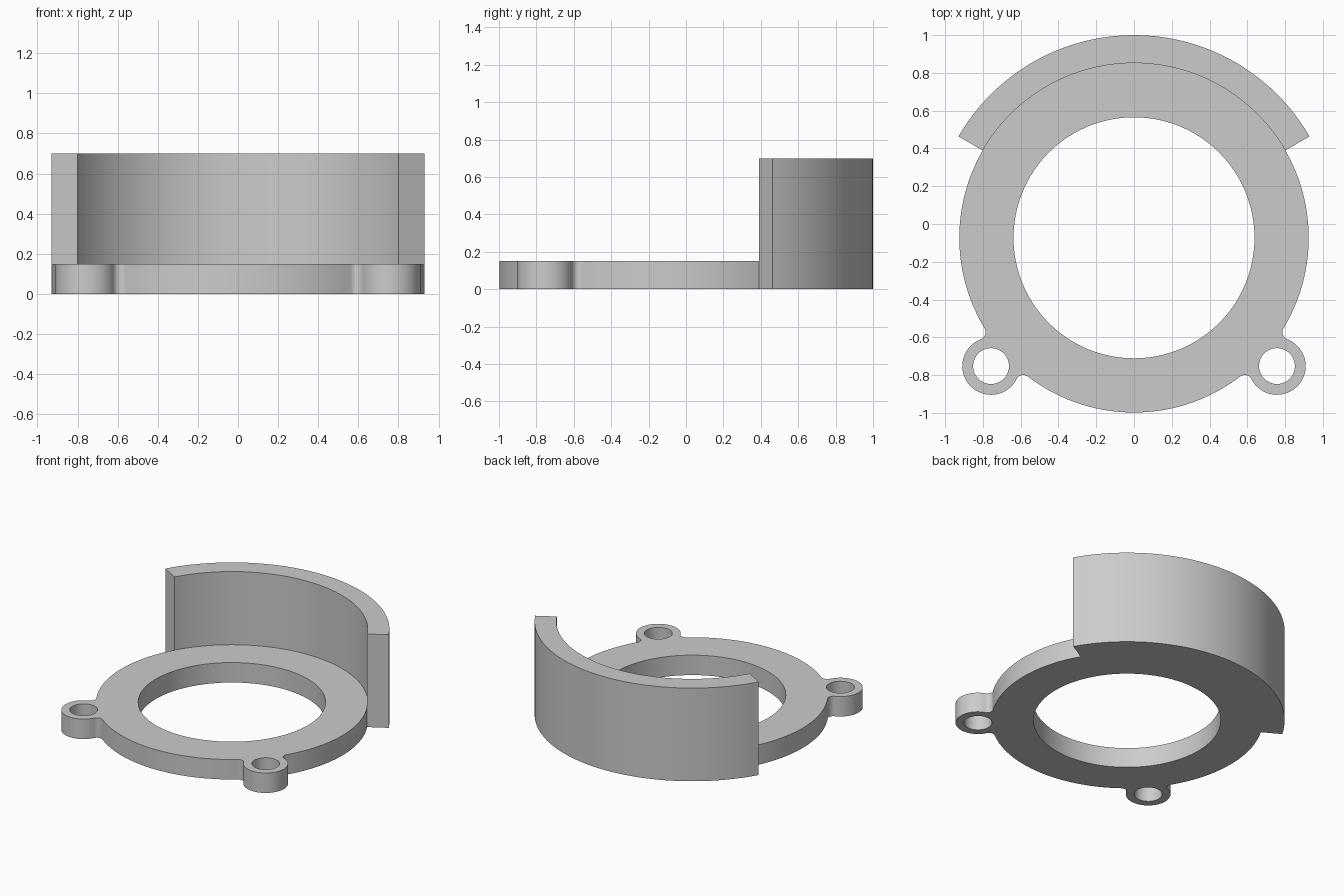
import bpy, bmesh
from math import radians, degrees, cos, sin, acos, pi, tau
from mathutils import Vector

cube = bpy.data.objects.get("Cube")
if cube:
    bpy.data.objects.remove(cube, do_unlink=True)

CENTRE = Vector((0, -0.073))
R_PLATE, R_BORE, R_WALL = 0.925, 0.638, 1.073
R_LUG, R_LUG_HOLE, R_FILLET = 0.152, 0.095, 0.04
LUG_DIST, LUG_ANGLE = 1.017, radians(-41.9)
PLATE_H, WALL_H = 0.15, 0.70
WALL_START, WALL_END = radians(30), radians(150)


def polar(c, r, a):
    return c + Vector((r * cos(a), r * sin(a)))


def arc(c, r, a0, a1, n):
    return [polar(c, r, a0 + (a1 - a0) * i / n) for i in range(n + 1)]


def heading(v):
    return Vector((1, 0)).angle_signed(v) * -1


# Half angle, seen from the centre, between a lug and its fillet centres
A, B = R_PLATE + R_FILLET, R_LUG + R_FILLET
SPREAD = acos((A * A + LUG_DIST ** 2 - B * B) / (2 * A * LUG_DIST))


def lug_outline(a):
    """Fillet, round lug and second fillet, counter-clockwise."""
    lug = polar(CENTRE, LUG_DIST, a)
    f0, f1 = polar(CENTRE, A, a - SPREAD), polar(CENTRE, A, a + SPREAD)
    start = a - SPREAD + pi
    turn = (start - heading(lug - f0)) % tau
    l0 = heading(f0 - lug)
    sweep = (heading(f1 - lug) - l0) % tau
    l1 = l0 + sweep
    return (arc(f0, R_FILLET, start, start - turn, 10)
            + arc(lug, R_LUG, l0, l0 + sweep, 40)[1:]
            + arc(f1, R_FILLET, l1 + pi, l1 + pi - turn, 10)[1:])


right, left = LUG_ANGLE, pi - LUG_ANGLE
inner = arc(CENTRE, R_PLATE, WALL_START, WALL_END, 48)
outline = (inner
           + arc(CENTRE, R_PLATE, WALL_END, left - SPREAD, 24)[1:-1]
           + lug_outline(left)
           + arc(CENTRE, R_PLATE, left + SPREAD, right + tau - SPREAD, 30)[1:-1]
           + lug_outline(right)
           + arc(CENTRE, R_PLATE, right + SPREAD, WALL_START, 24)[1:-1])

bm = bmesh.new()


def add_loop(points):
    verts = [bm.verts.new((p.x, p.y, 0)) for p in points]
    edges = [bm.edges.new((v, verts[i - 1])) for i, v in enumerate(verts)]
    return verts, edges


# Flat footprint of the plate, with bore and lug holes
ring, edges = add_loop(outline)
edges += add_loop(arc(CENTRE, R_BORE, 0, tau, 96)[:-1])[1]
for a in (right, left):
    edges += add_loop(arc(polar(CENTRE, LUG_DIST, a), R_LUG_HOLE, 0, tau, 40)[:-1])[1]
bmesh.ops.triangle_fill(bm, edges=edges, use_beauty=True, normal=(0, 0, 1))

# Footprint of the curved wall, joined to the plate rim
outer = [bm.verts.new((p.x, p.y, 0))
         for p in arc(CENTRE, R_WALL, WALL_START, WALL_END, 48)]
for i in range(len(outer) - 1):
    bm.faces.new((ring[i], outer[i], outer[i + 1], ring[i + 1]))
bmesh.ops.recalc_face_normals(bm, faces=bm.faces)


def raise_faces(faces, height):
    geom = bmesh.ops.extrude_face_region(bm, geom=faces)["geom"]
    verts = [g for g in geom if isinstance(g, bmesh.types.BMVert)]
    bmesh.ops.translate(bm, verts=verts, vec=(0, 0, height))
    return [g for g in geom if isinstance(g, bmesh.types.BMFace)]


# Plate thickness, then the taller wall
top = raise_faces(bm.faces[:], PLATE_H)
wall = [f for f in top
        if f.calc_center_median().y > 0
        and (f.calc_center_median().xy - CENTRE).length > R_PLATE]
raise_faces(wall, WALL_H - PLATE_H)
bmesh.ops.recalc_face_normals(bm, faces=bm.faces)

mesh = bpy.data.meshes.new("ring_bracket")
bm.to_mesh(mesh)
bm.free()
bracket = bpy.data.objects.new("ring_bracket", mesh)
bpy.context.collection.objects.link(bracket)

# Plain grey material
grey = bpy.data.materials.new("light_grey")
grey.use_nodes = True
grey.diffuse_color = (0.6, 0.6, 0.6, 1)
grey.node_tree.nodes["Principled BSDF"].inputs["Base Color"].default_value = (0.6, 0.6, 0.6, 1)
mesh.materials.append(grey)

bpy.ops.object.select_all(action="DESELECT")
bracket.select_set(True)
bpy.context.view_layer.objects.active = bracket
bpy.ops.object.shade_smooth_by_angle(angle=radians(30))
